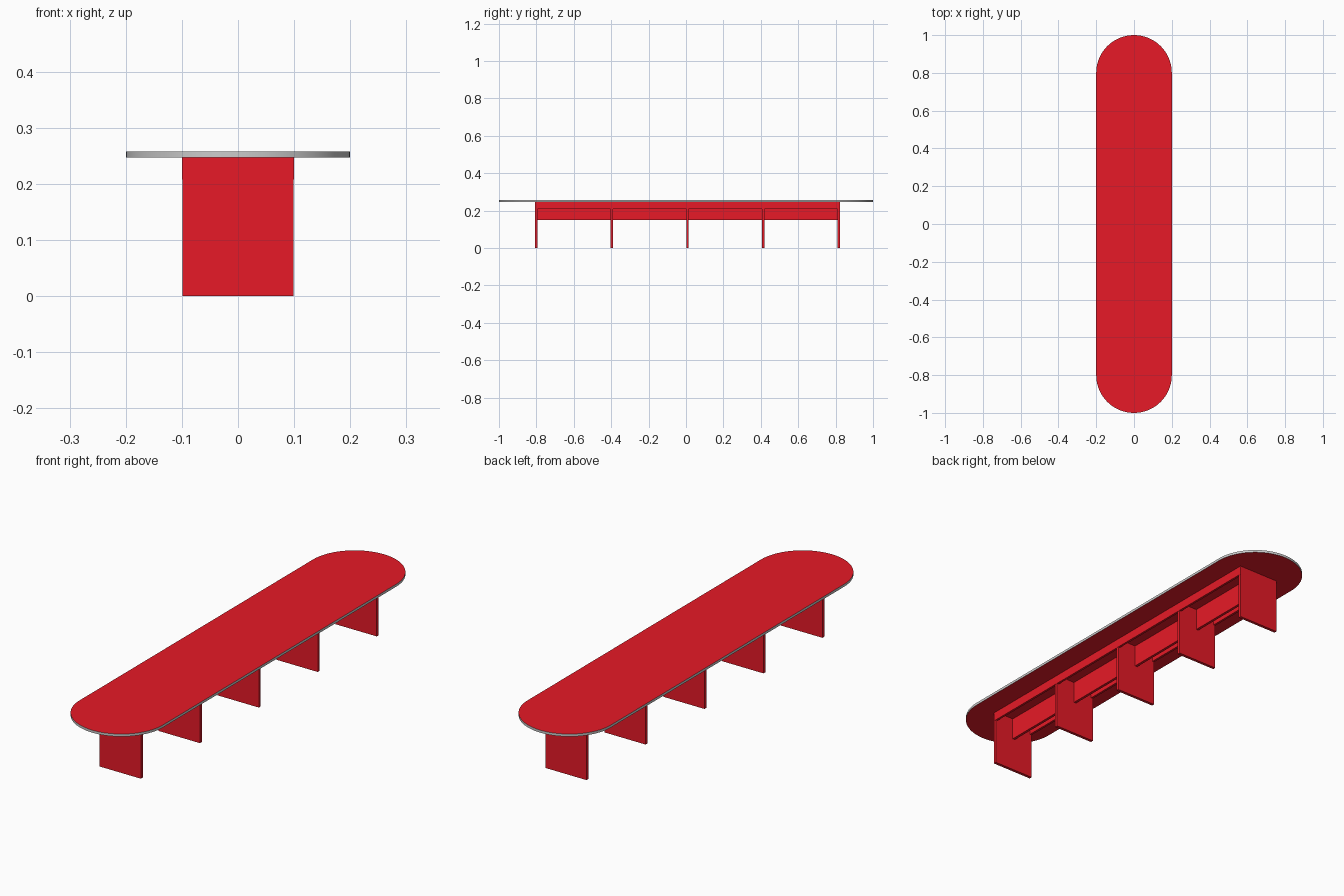
import bpy, bmesh, math

if "Cube" in bpy.data.objects:
    bpy.data.objects.remove(bpy.data.objects["Cube"])

TOP_LO, TOP_HI = 0.247, 0.258     # tabletop underside / upper face
R = 0.2                           # half width and end radius
LEG_T = 0.013
LEG_Y = [-0.801 + 0.4045 * i for i in range(5)]


def material(name, rgb):
    m = bpy.data.materials.new(name)
    m.diffuse_color = (*rgb, 1)
    m.use_nodes = True
    m.node_tree.nodes["Principled BSDF"].inputs["Base Color"].default_value = m.diffuse_color
    return m


red = material("red_laminate", (0.8, 0.01, 0.02))
grey = material("grey_edging", (0.6, 0.6, 0.6))


def prism(name, outline, z0, z1, side_mat=None):
    """Extrude an xy outline; the walls may carry a second material."""
    bm = bmesh.new()
    face = bm.faces.new([bm.verts.new((x, y, z0)) for x, y in outline])
    ext = bmesh.ops.extrude_face_region(bm, geom=[face])
    for v in ext["geom"]:
        if isinstance(v, bmesh.types.BMVert):
            v.co.z = z1
    bmesh.ops.recalc_face_normals(bm, faces=bm.faces)
    mesh = bpy.data.meshes.new(name)
    mesh.materials.append(red)
    if side_mat:
        mesh.materials.append(side_mat)
        for f in bm.faces:
            # seams between sections stay red, outer rim is edged
            on_rim = abs(f.normal.z) < 0.5 and not (
                abs(f.normal.y) > 0.99 and abs(f.calc_center_median().y) < 0.7)
            f.material_index = int(on_rim)
    bm.to_mesh(mesh)
    bm.free()
    ob = bpy.data.objects.new(name, mesh)
    bpy.context.collection.objects.link(ob)
    return ob


def box(name, x0, x1, y0, y1, z0, z1):
    return prism(name, [(x0, y0), (x1, y0), (x1, y1), (x0, y1)], z0, z1)


# Tabletop: three rectangular sections and two rounded ends
for i, y in enumerate((-0.6, -0.2, 0.2)):
    prism(f"tabletop_section_{i + 1}",
          [(-R, y), (R, y), (R, y + 0.4), (-R, y + 0.4)], TOP_LO, TOP_HI, grey)

N = 48
arc = [(R * math.cos(math.pi * k / N), 0.8 + R * math.sin(math.pi * k / N))
       for k in range(N + 1)]
for label, s in (("front", -1), ("back", 1)):
    pts = [(x, s * y) for x, y in [(-R, 0.6), (R, 0.6)] + arc]
    end = prism(f"tabletop_{label}_end", pts, TOP_LO, TOP_HI, grey)
    bpy.context.view_layer.objects.active = end
    end.select_set(True)
    bpy.ops.object.shade_smooth_by_angle(angle=math.radians(30))
    end.select_set(False)

# Slab legs
for i, y in enumerate(LEG_Y):
    box(f"slab_leg_{i + 1}", -0.099, 0.099, y - LEG_T / 2, y + LEG_T / 2, 0, TOP_LO)

# Long rails under both sides of the top
y0, y1 = LEG_Y[0] - LEG_T / 2, LEG_Y[-1] + LEG_T / 2
for label, s in (("left", -1), ("right", 1)):
    xa, xb = sorted((s * 0.09, s * 0.1))
    box(f"{label}_rail", xa, xb, y0, y1, 0.208, TOP_LO)

# Centre panels between the legs
for i in range(4):
    box(f"centre_panel_{i + 1}", -0.006, 0.006,
        LEG_Y[i] + LEG_T / 2, LEG_Y[i + 1] - LEG_T / 2, 0.15, TOP_LO)
